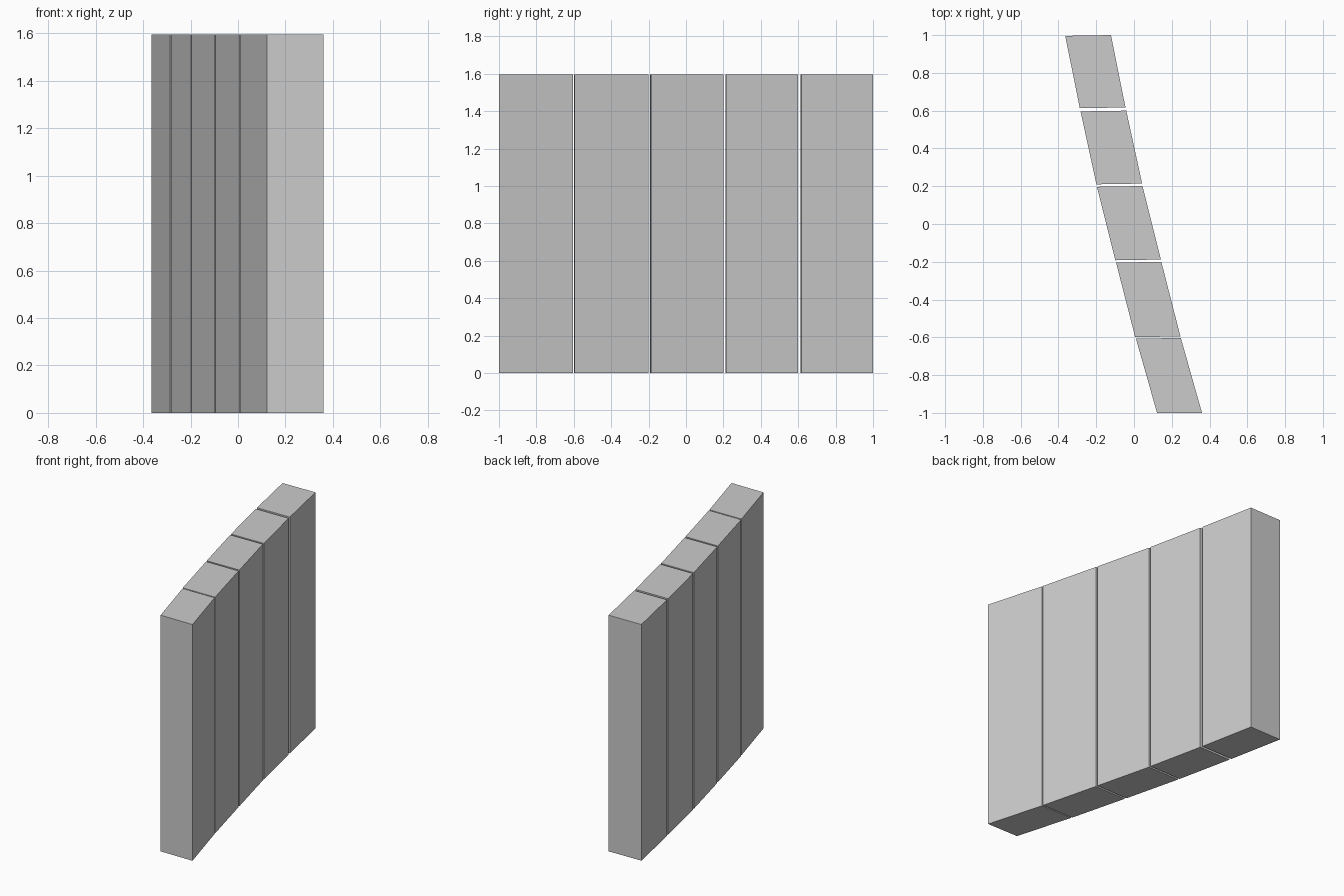
import bpy
import bmesh

cube = bpy.data.objects.get("Cube")
if cube:
    bpy.data.objects.remove(cube, do_unlink=True)

HEIGHT = 1.595

# Plain grey for every panel
grey = bpy.data.materials.new("light_grey")
grey.use_nodes = True
colour = (0.6, 0.6, 0.6, 1)
grey.diffuse_color = colour
grey.node_tree.nodes["Principled BSDF"].inputs["Base Color"].default_value = colour


def panel(name, outline):
    """Upright slab extruded from its plan outline."""
    bm = bmesh.new()
    base = bm.faces.new([bm.verts.new((x, y, 0)) for x, y in outline])
    top = bmesh.ops.extrude_face_region(bm, geom=[base])["geom"]
    bmesh.ops.translate(bm, vec=(0, 0, HEIGHT),
                        verts=[v for v in top if isinstance(v, bmesh.types.BMVert)])
    bmesh.ops.recalc_face_normals(bm, faces=bm.faces)
    mesh = bpy.data.meshes.new(name)
    bm.to_mesh(mesh)
    bm.free()
    mesh.materials.append(grey)
    obj = bpy.data.objects.new(name, mesh)
    bpy.context.collection.objects.link(obj)


# Each panel: front y, back y, right-side x at front and back,
# width, and the slight skew of its front and back ends
panels = [
    (-1.0, -0.606, 0.122, 0.01, 0.238, 0.0, 0.002),
    (-0.598, -0.204, 0.006, -0.095, 0.24, 0.002, 0.003),
    (-0.192, 0.197, -0.099, -0.196, 0.241, 0.004, 0.004),
    (0.21, 0.596, -0.199, -0.283, 0.242, 0.004, 0.004),
    (0.613, 0.996, -0.287, -0.364, 0.242, 0.004, 0.004),
]

# Row of five separate panels, following a gentle curve in plan
for i, (y0, y1, x0, x1, width, skew0, skew1) in enumerate(panels, 1):
    panel(f"wall_panel_{i}", [
        (x0, y0), (x0 + width, y0 + skew0),
        (x1 + width, y1 + skew1), (x1, y1),
    ])
